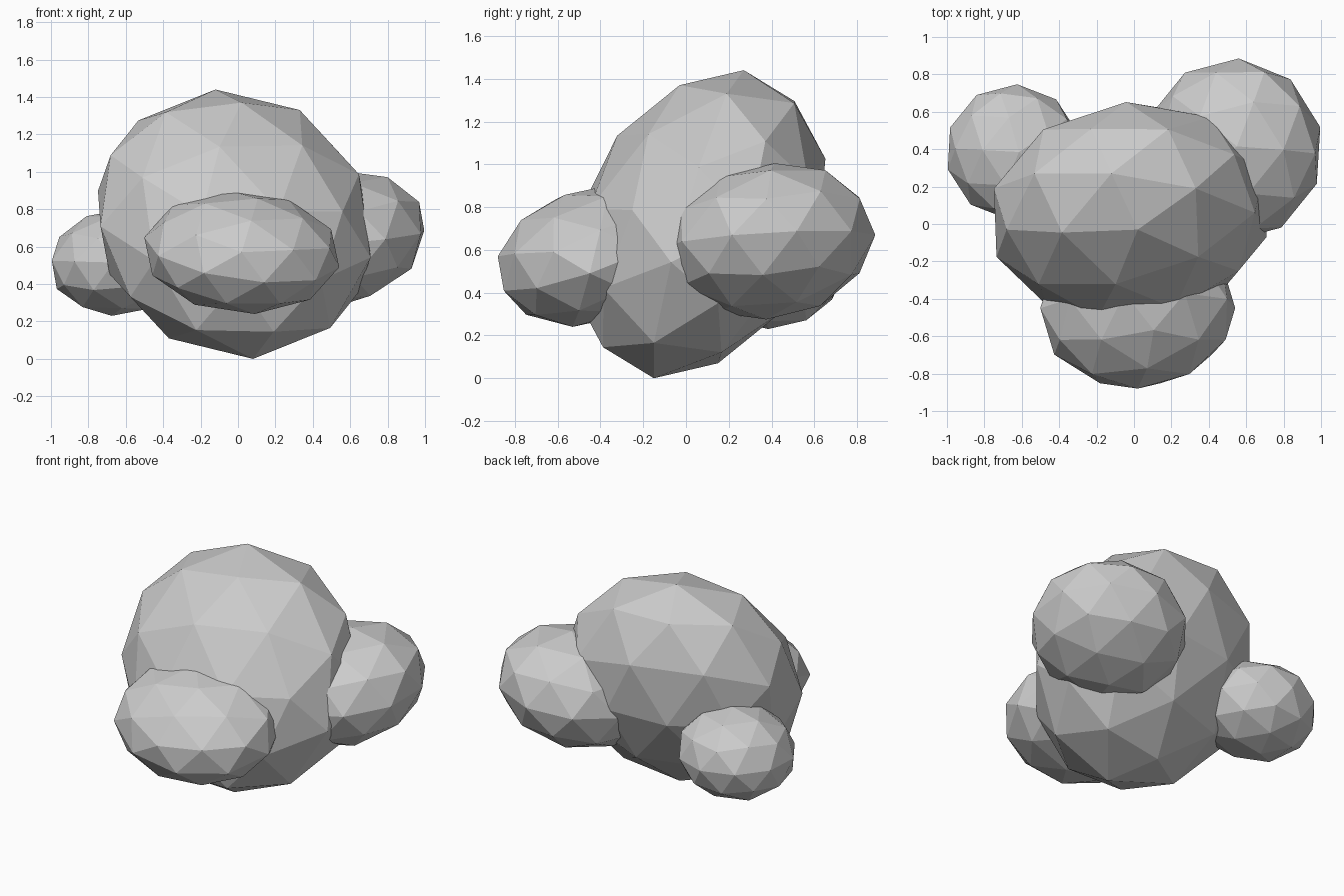
import bpy
import bmesh
from mathutils import Matrix, Vector

if "Cube" in bpy.data.objects:
    bpy.data.objects.remove(bpy.data.objects["Cube"])


def boulder(name, centre, ax, ay, az):
    """Low-poly icosphere stretched so its unit axes land on ax, ay, az."""
    bm = bmesh.new()
    bmesh.ops.create_icosphere(bm, subdivisions=2, radius=1.0)
    shape = Matrix((ax, ay, az)).transposed()
    for v in bm.verts:
        v.co = shape @ v.co
    bmesh.ops.recalc_face_normals(bm, faces=bm.faces)
    mesh = bpy.data.meshes.new(name)
    bm.to_mesh(mesh)
    bm.free()
    ob = bpy.data.objects.new(name, mesh)
    ob.location = Vector(centre)
    bpy.context.collection.objects.link(ob)
    return ob


# Large central lump, leaning back
boulder("main_lump", (-0.02, 0.06, 0.72),
        (0.601, 0.393, 0.109), (-0.464, 0.446, 0.299), (0.04, -0.09, 0.65))

# Wide low lump at the front
boulder("front_lump", (0.02, -0.45, 0.57),
        (0.525, 0.026, 0.023), (-0.07, 0.08, 0.33), (0.0, -0.43, 0.0))

# Larger lump at the back right
boulder("right_lump", (0.53, 0.395, 0.64),
        (0.48, -0.03, 0.04), (0.03, 0.49, 0.03), (0.02, 0.02, 0.365))

# Small lump at the back left
boulder("left_lump", (-0.645, 0.385, 0.515),
        (-0.362, 0.02, 0.01), (0.02, 0.362, 0.0), (0.03, 0.0, 0.285))
